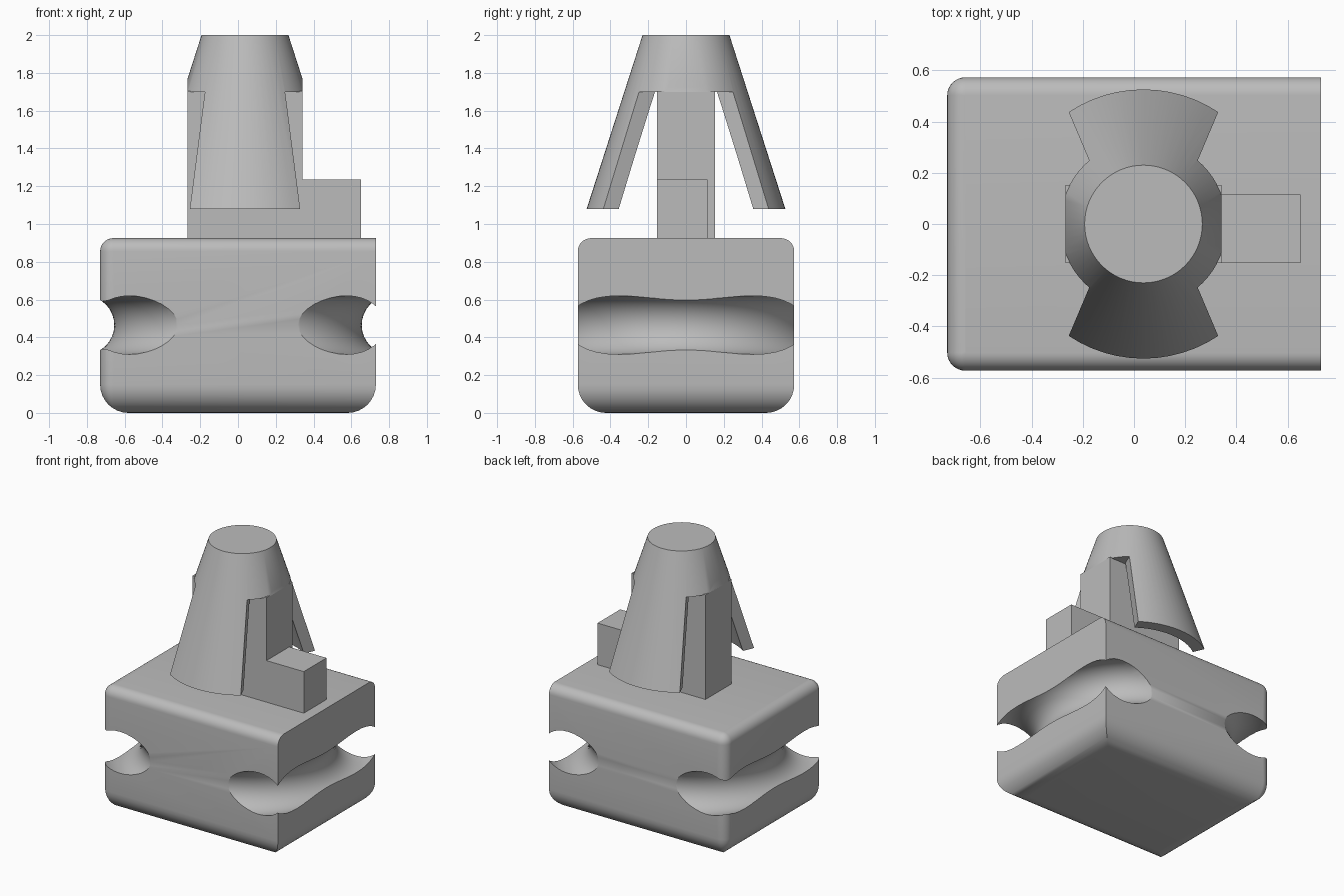
import bpy, bmesh
from math import sin, cos, pi, radians

cube = bpy.data.objects.get("Cube")
if cube:
    bpy.data.objects.remove(cube, do_unlink=True)

grey = bpy.data.materials.new("plain_grey")
grey.use_nodes = True
colour = (0.5, 0.5, 0.5, 1)
grey.diffuse_color = colour
grey.node_tree.nodes["Principled BSDF"].inputs["Base Color"].default_value = colour

PEG_X = 0.037          # peg axis
PEG_HALF = 0.305       # half width of peg web
SLOT_TOP = 1.70


def finish(name, bm):
    bmesh.ops.recalc_face_normals(bm, faces=bm.faces)
    mesh = bpy.data.meshes.new(name)
    bm.to_mesh(mesh)
    bm.free()
    mesh.materials.append(grey)
    ob = bpy.data.objects.new(name, mesh)
    bpy.context.collection.objects.link(ob)
    return ob


def loft(name, rings, cap=True, closed=False):
    """Skin a list of point rings with quads."""
    bm = bmesh.new()
    loops = [[bm.verts.new(p) for p in ring] for ring in rings]
    pairs = list(zip(loops, loops[1:]))
    if closed:
        pairs.append((loops[-1], loops[0]))
    for a, b in pairs:
        for i in range(len(a)):
            j = (i + 1) % len(a)
            bm.faces.new((a[i], a[j], b[j], b[i]))
    if cap:
        bm.faces.new(loops[0])
        bm.faces.new(loops[-1])
    return finish(name, bm)


def prism(name, outline, z0, z1):
    return loft(name, [[(x, y, z) for x, y in outline] for z in (z0, z1)])


def box(name, x0, x1, y0, y1, z0, z1):
    return prism(name, [(x0, y0), (x1, y0), (x1, y1), (x0, y1)], z0, z1)


def circle(r, z, n, cx=0.0):
    return [(cx + r * cos(2 * pi * i / n), r * sin(2 * pi * i / n), z) for i in range(n)]


def cut(ob, cutter, operation='DIFFERENCE'):
    mod = ob.modifiers.new("cut", 'BOOLEAN')
    mod.operation, mod.solver, mod.object = operation, 'EXACT', cutter
    bpy.context.view_layer.objects.active = ob
    bpy.ops.object.modifier_apply(modifier=mod.name)
    bpy.data.objects.remove(cutter, do_unlink=True)


def smooth(ob):
    bpy.ops.object.select_all(action='DESELECT')
    ob.select_set(True)
    bpy.context.view_layer.objects.active = ob
    bpy.ops.object.shade_smooth_by_angle(angle=radians(32))


# Block: rounded bottom, rounded top except on the square +x end
W, D, H = 0.73, 0.573, 0.925
R_TOP, R_BOTTOM, STEPS = 0.07, 0.15, 8


def block_ring(z, inset, end_inset):
    r = max(R_TOP - inset, 0.003)
    x0, x1, y = -W + inset, W - end_inset, D - inset
    ring = [(x1, -y, z), (x1, y, z)]
    for cy, start in ((y - r, pi / 2), (r - y, pi)):
        for i in range(STEPS + 1):
            a = start + i * pi / 2 / STEPS
            ring.append((x0 + r + r * cos(a), cy + r * sin(a), z))
    return ring


rings = []
for i in range(STEPS + 1):
    a = i * pi / 2 / STEPS
    inset = R_BOTTOM * (1 - sin(a))
    rings.append(block_ring(R_BOTTOM * (1 - cos(a)), inset, inset))
for i in range(STEPS + 1):
    a = i * pi / 2 / STEPS
    rings.append(block_ring(H - R_TOP * (1 - sin(a)), R_TOP * (1 - cos(a)), 0))
block = loft("block", rings)

# Ring groove that bites into both ends of the block
groove = loft("groove_cutter", [
    circle(0.81 + 0.155 * cos(t * pi / 16), 0.465 + 0.155 * sin(t * pi / 16), 96)
    for t in range(32)], cap=False, closed=True)
cut(block, groove)
smooth(block)

# Hollow tapered peg, slotted on both sides to leave two flared wings
profile = [(0.23, 2.0), (0.526, 1.08), (0.44, 1.08), (0.241, SLOT_TOP)]
wings = loft("peg_wings", [circle(r, z, 64, PEG_X) for r, z in profile])
for side in (1, -1):
    tip, far = PEG_X + side * 0.107, PEG_X + side * (0.107 + 0.423 * 1.4)
    cut(wings, prism("slot_cutter", [(tip, 0), (far, 1.4), (far, -1.4)], 0.95, SLOT_TOP))
cut(wings, box("side_trim", PEG_X - PEG_HALF, PEG_X + PEG_HALF, -1, 1, 0.9, 2.2), 'INTERSECT')
smooth(wings)

# Central web and the small step beside it
box("peg_web", PEG_X - PEG_HALF, PEG_X + PEG_HALF, -0.153, 0.153, H - 0.02, SLOT_TOP + 0.005)
box("side_step", PEG_X + PEG_HALF - 0.02, 0.65, -0.153, 0.115, H - 0.02, 1.235)
